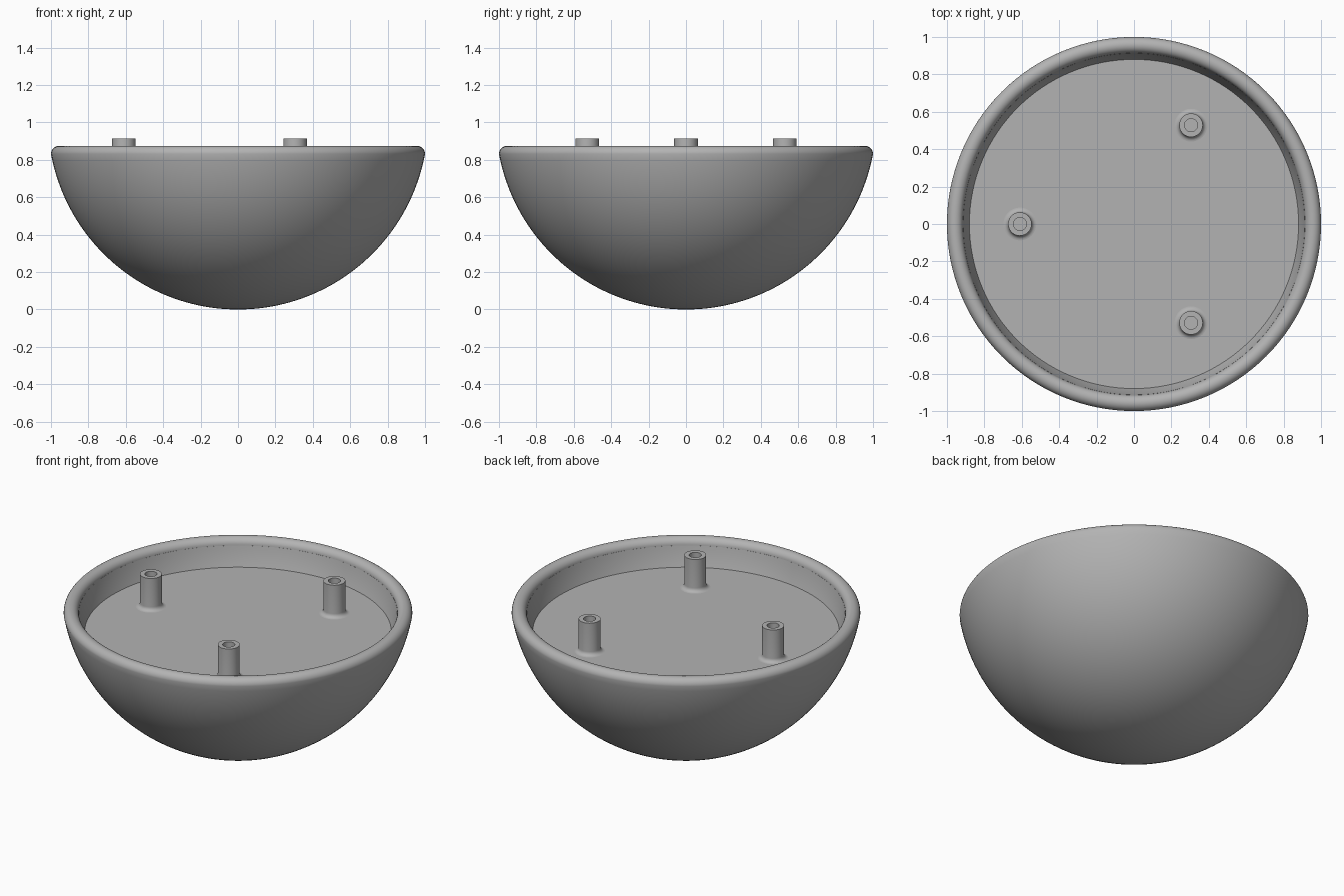
import bpy, bmesh
from math import sin, cos, pi, radians, asin

if "Cube" in bpy.data.objects:
    bpy.data.objects.remove(bpy.data.objects["Cube"], do_unlink=True)

grey = bpy.data.materials.new("plain grey")
grey.use_nodes = True
grey.diffuse_color = (0.45, 0.45, 0.45, 1)
grey.node_tree.nodes["Principled BSDF"].inputs["Base Color"].default_value = (0.45, 0.45, 0.45, 1)


def arc(cx, cz, r, start, end, steps):
    """Profile points along an arc, angles in radians."""
    angles = [start + (end - start) * i / steps for i in range(steps + 1)]
    return [(cx + r * cos(a), cz + r * sin(a)) for a in angles]


def lathe(name, profile, segments, location=(0, 0, 0)):
    """Spin an (r, z) profile around the z axis into a smooth-shaded object."""
    bm = bmesh.new()
    verts = [bm.verts.new((max(r, 0), 0, z)) for r, z in profile]
    edges = [bm.edges.new(pair) for pair in zip(verts, verts[1:])]
    bmesh.ops.spin(bm, geom=verts + edges, cent=(0, 0, 0), axis=(0, 0, 1),
                   angle=2 * pi, steps=segments, use_merge=True)
    bmesh.ops.remove_doubles(bm, verts=bm.verts, dist=1e-4)
    bmesh.ops.recalc_face_normals(bm, faces=bm.faces)
    mesh = bpy.data.meshes.new(name)
    bm.to_mesh(mesh)
    bm.free()
    mesh.materials.append(grey)
    obj = bpy.data.objects.new(name, mesh)
    obj.location = location
    bpy.context.collection.objects.link(obj)
    bpy.ops.object.select_all(action="DESELECT")
    obj.select_set(True)
    bpy.context.view_layer.objects.active = obj
    bpy.ops.object.shade_smooth_by_angle(angle=radians(35))
    return obj


# Bowl: spherical shell, rounded rim, inner wall and flat floor
outer, inner = 1.017, 0.932
floor_z, rim_z, rim_r = 0.71, 0.832, 0.043
rim_angle = asin((rim_z - outer) / outer)
floor_angle = asin((floor_z - outer) / inner)
profile = arc(0, outer, outer, -pi / 2, rim_angle, 40)
profile += arc(0.957, rim_z, rim_r, 0, pi, 14)
profile += arc(0, outer, inner, asin((rim_z - outer) / inner), floor_angle, 6)
profile.append((0, floor_z))
lathe("bowl", profile, 128)

# Three hollow posts with flared feet
post_r, hole_r, post_top, flare = 0.063, 0.035, 0.915, 0.025
post_profile = arc(post_r + flare, floor_z + flare, flare, -pi / 2, -pi, 6)
post_profile += [(post_r, post_top), (hole_r, post_top),
                 (hole_r, floor_z + 0.01), (0, floor_z + 0.01)]
for name, degrees in (("right_post", 180), ("back_left_post", 60), ("front_left_post", -60)):
    a = radians(degrees)
    lathe(name, post_profile, 32, (0.61 * cos(a), 0.61 * sin(a), 0))
